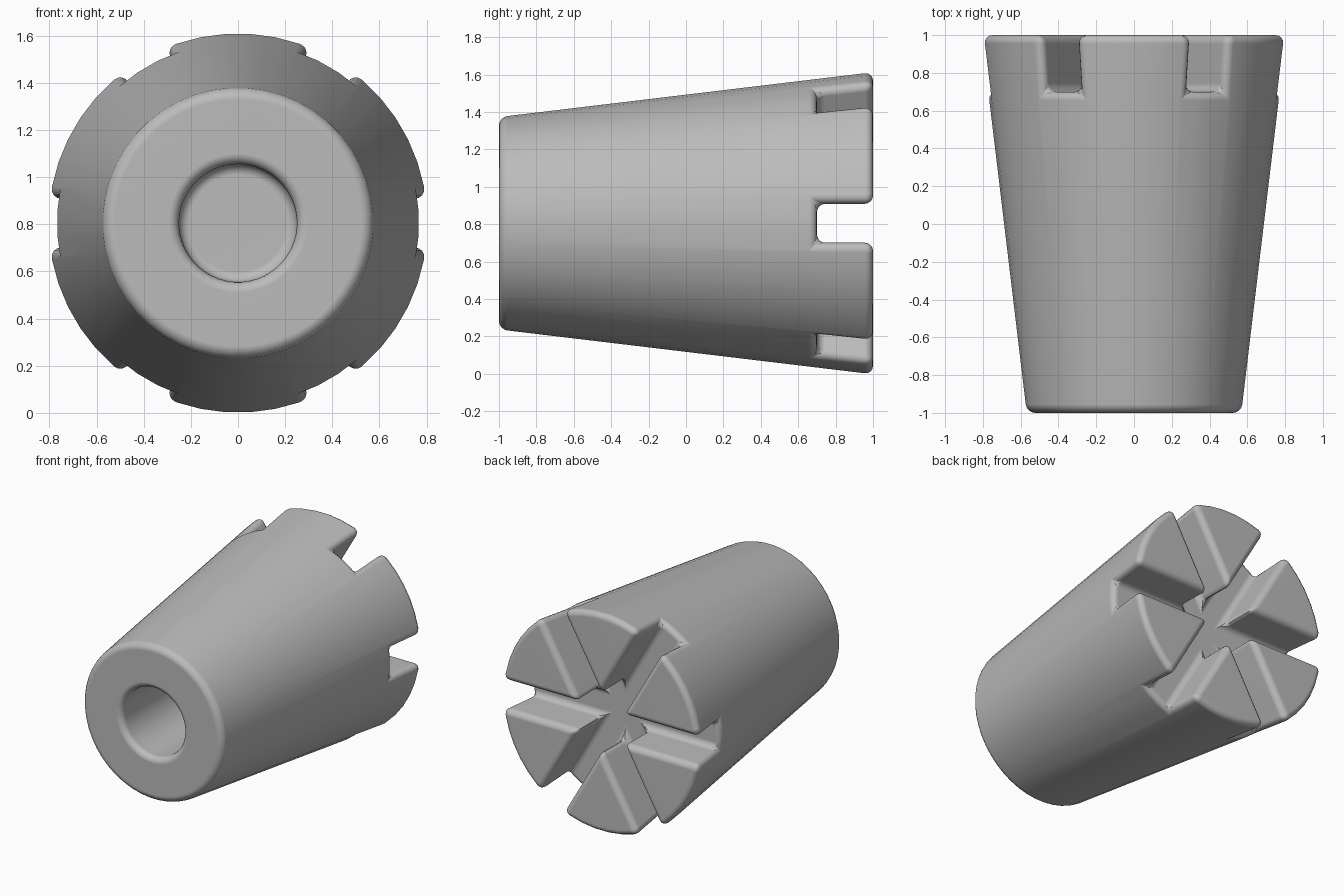
import bpy, bmesh, math
from mathutils import Matrix, Vector

if "Cube" in bpy.data.objects:
    bpy.data.objects.remove(bpy.data.objects["Cube"], do_unlink=True)

SIDES = 48
AXIS_Z = 0.805
# local +z (cone axis) becomes world +y
LAY_DOWN = Matrix.Translation((0, 0, AXIS_Z)) @ Matrix.Rotation(-math.pi / 2, 4, 'X')


def finish(bm, name):
    bmesh.ops.recalc_face_normals(bm, faces=bm.faces)
    bm.transform(LAY_DOWN)
    mesh = bpy.data.meshes.new(name)
    bm.to_mesh(mesh)
    bm.free()
    obj = bpy.data.objects.new(name, mesh)
    bpy.context.collection.objects.link(obj)
    return obj


def cone(name, r_front, r_back, y_front, y_back):
    bm = bmesh.new()
    place = (Matrix.Translation((0, 0, (y_front + y_back) / 2))
             @ Matrix.Rotation(math.pi / SIDES, 4, 'Z'))
    bmesh.ops.create_cone(bm, cap_ends=True, segments=SIDES, radius1=r_front,
                          radius2=r_back, depth=y_back - y_front, matrix=place)
    return finish(bm, name)


def star_prism(name, half_width, reach, floor, height):
    # three crossing bars as one outline
    bm = bmesh.new()
    verts = []
    for k in range(6):
        turn = Matrix.Rotation(k * math.pi / 3, 3, 'Z')
        notch = Matrix.Rotation(math.pi / 6, 3, 'Z') @ Vector((2 * half_width, 0, 0))
        for p in ((reach, -half_width, 0), (reach, half_width, 0), notch):
            verts.append(bm.verts.new(turn @ Vector(p) + Vector((0, 0, floor))))
    base = bm.faces.new(verts)
    top = bmesh.ops.extrude_face_region(bm, geom=[base])["geom"]
    bmesh.ops.translate(bm, vec=(0, 0, height),
                        verts=[g for g in top if isinstance(g, bmesh.types.BMVert)])
    return finish(bm, name)


# tapered body, front bore and radial slots across the back
body = cone("tapered_body", 0.569, 0.809, -1, 1)
cutters = [cone("bore_cutter", 0.25, 0.25, -1.2, 0.1),
           star_prism("slot_cutter", 0.104, 1.2, 0.7, 0.6)]
for cutter in cutters:
    cutter.hide_render = True
    cut = body.modifiers.new(cutter.name, 'BOOLEAN')
    cut.operation = 'DIFFERENCE'
    cut.solver = 'EXACT'
    cut.object = cutter

# rounded edges
bevel = body.modifiers.new("rounding", 'BEVEL')
bevel.width = 0.045
bevel.segments = 4
bevel.limit_method = 'ANGLE'
bevel.angle_limit = math.radians(40)
bevel.use_clamp_overlap = False
bevel.miter_outer = 'MITER_SHARP'

bpy.ops.object.select_all(action='DESELECT')
body.select_set(True)
bpy.context.view_layer.objects.active = body
for name in [m.name for m in body.modifiers]:
    bpy.ops.object.modifier_apply(modifier=name)
for cutter in cutters:
    bpy.data.objects.remove(cutter, do_unlink=True)
bpy.ops.object.shade_smooth_by_angle(angle=math.radians(35))
weighted = body.modifiers.new("flat_face_normals", 'WEIGHTED_NORMAL')
weighted.keep_sharp = True

# plain grey material
grey = bpy.data.materials.new("grey")
grey.use_nodes = True
colour = (0.5, 0.5, 0.5, 1)
grey.diffuse_color = colour
grey.node_tree.nodes["Principled BSDF"].inputs["Base Color"].default_value = colour
body.data.materials.clear()
body.data.materials.append(grey)
